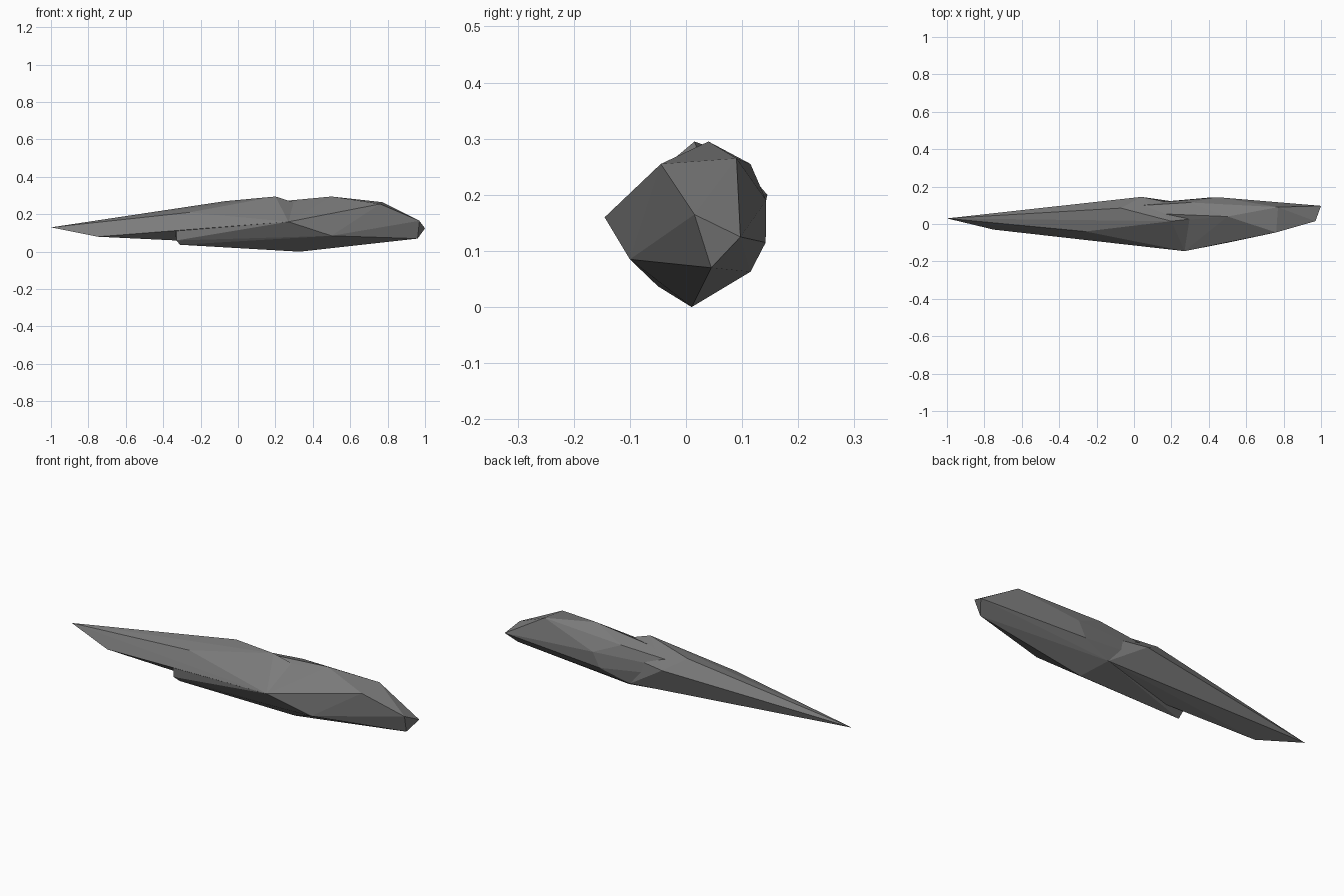
import bpy
import bmesh

# Remove the default cube if the scene has one
default_cube = bpy.data.objects.get("Cube")
if default_cube:
    bpy.data.objects.remove(default_cube, do_unlink=True)


def make_material(name, color):
    """Create one flat colour for viewport and render."""
    material = bpy.data.materials.new(name)
    material.use_nodes = True
    material.diffuse_color = color
    shader = next(n for n in material.node_tree.nodes if n.type == "BSDF_PRINCIPLED")
    shader.inputs["Base Color"].default_value = color
    shader.inputs["Roughness"].default_value = 0.8
    return material


def make_shard(name, corners, material):
    """Wrap a faceted convex stone around a few corner points."""
    bm = bmesh.new()
    for corner in corners:
        bm.verts.new(corner)
    hull = bmesh.ops.convex_hull(bm, input=bm.verts)
    leftovers = {v for v in hull["geom_interior"] + hull["geom_unused"]
                 if isinstance(v, bmesh.types.BMVert)}
    bmesh.ops.delete(bm, geom=list(leftovers), context="VERTS")
    bmesh.ops.recalc_face_normals(bm, faces=bm.faces)
    mesh = bpy.data.meshes.new(name)
    bm.to_mesh(mesh)
    bm.free()
    mesh.materials.append(material)
    shard = bpy.data.objects.new(name, mesh)
    bpy.context.collection.objects.link(shard)
    return shard


stone_grey = make_material("stone grey", (0.2, 0.2, 0.2, 1))

# Shared corners where the two stones merge
front_corner = (0.27, -0.145, 0.16)
rear_low_corner = (0.25, 0.115, 0.063)

# Long pointed stone reaching towards the narrow tip
make_shard("pointed_shard", [
    (-1, 0.03, 0.13),
    (-0.75, -0.03, 0.08),
    (-0.26, -0.04, 0.21),
    (-0.07, 0.085, 0.27),
    (0.2, 0.015, 0.295),
    (0.04, 0.145, 0.2),
    (0.3, 0.01, 0.03),
    (0.5, 0.05, 0.2),
    front_corner,
    rear_low_corner,
], stone_grey)

# Thick blunt stone with a stepped edge against the pointed one
make_shard("blunt_shard", [
    # Stepped end
    (-0.31, -0.05, 0.037),
    (-0.33, -0.07, 0.06),
    (-0.33, -0.075, 0.115),
    (-0.34, -0.03, 0.16),
    (-0.35, 0.075, 0.215),
    # Broad middle
    front_corner,
    rear_low_corner,
    (0.33, 0.01, 0),
    (0.5, -0.1, 0.085),
    (0.5, 0.04, 0.295),
    (0.3, 0.115, 0.255),
    (0.41, 0.142, 0.115),
    (0.45, 0.143, 0.19),
    (0.76, -0.045, 0.255),
    (0.77, 0.09, 0.265),
    # Blunt end
    (0.96, 0.045, 0.07),
    (0.97, 0.015, 0.165),
    (1, 0.097, 0.125),
], stone_grey)
